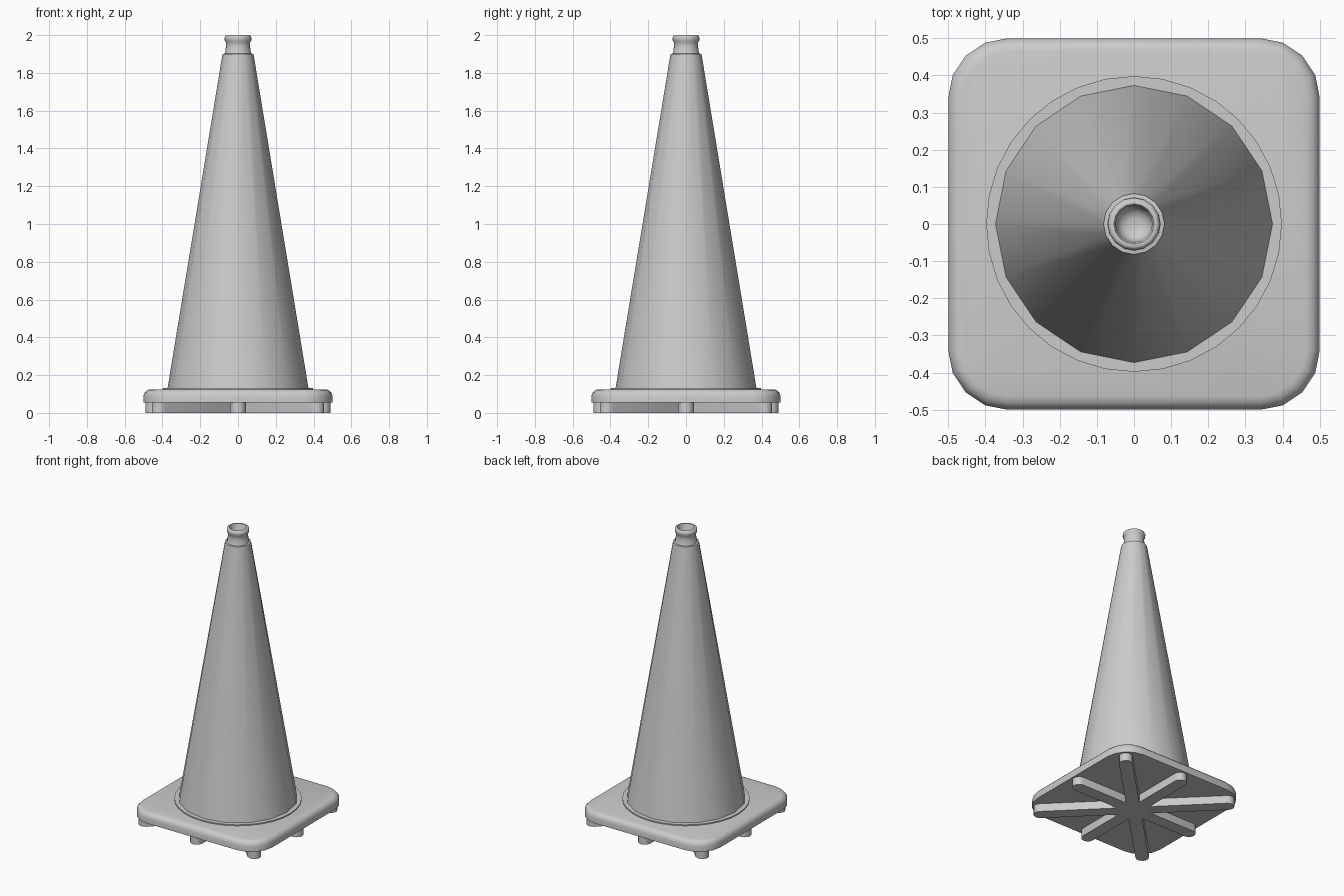
import bpy, bmesh
from math import sin, cos, pi, radians

if "Cube" in bpy.data.objects:
    bpy.data.objects.remove(bpy.data.objects["Cube"])


def loft(name, rings, angle=35):
    """Skin a stack of equal-length outlines and cap both ends."""
    bm = bmesh.new()
    loops = [[bm.verts.new(p) for p in ring] for ring in rings]
    n = len(loops[0])
    for a, b in zip(loops, loops[1:]):
        for i in range(n):
            j = (i + 1) % n
            bm.faces.new((a[i], a[j], b[j], b[i]))
    bm.faces.new(loops[0][::-1])
    bm.faces.new(loops[-1])
    bmesh.ops.recalc_face_normals(bm, faces=bm.faces)
    mesh = bpy.data.meshes.new(name)
    bm.to_mesh(mesh)
    bm.free()
    ob = bpy.data.objects.new(name, mesh)
    bpy.context.collection.objects.link(ob)
    bpy.ops.object.select_all(action='DESELECT')
    bpy.context.view_layer.objects.active = ob
    ob.select_set(True)
    bpy.ops.object.shade_smooth_by_angle(angle=radians(angle))
    return ob


def circle(r, z, n):
    return [(r * cos(2 * pi * i / n), r * sin(2 * pi * i / n), z) for i in range(n)]


def rounded_square(inset, z, c=0.34, r=0.16, seg=4):
    pts = []
    for q, (sx, sy) in enumerate(((1, 1), (-1, 1), (-1, -1), (1, -1))):
        for i in range(seg + 1):
            a = pi / 2 * (q + i / seg)
            pts.append((sx * c + (r - inset) * cos(a), sy * c + (r - inset) * sin(a), z))
    return pts


def star(z, hw=0.042, seg=6):
    """Eight round-ended spokes, the diagonal ones longer."""
    pts = []
    for k in range(8):
        t = k * pi / 4
        length = (0.63 if k % 2 else 0.49) - hw
        for i in range(seg + 1):
            a = -pi / 2 + pi * i / seg
            x, y = length + hw * cos(a), hw * sin(a)
            pts.append((x * cos(t) - y * sin(t), x * sin(t) + y * cos(t), z))
        notch, r = t + pi / 8, hw / sin(pi / 8)
        pts.append((r * cos(notch), r * sin(notch), z))
    return pts


# ribs under the base that act as feet
loft("base_ribs", [star(0.0), star(0.058)])

# square base plate with rounded upper edge
loft("base_plate", [rounded_square(i, z) for i, z in
                    ((0, 0.055), (0, 0.09), (0.005, 0.107), (0.018, 0.12), (0.036, 0.125))])

# thin ring where the cone meets the base
loft("base_collar", [circle(0.398, 0.12, 32), circle(0.398, 0.132, 32)])

# cone body with shoulder
loft("cone_body", [circle(r, z, 16) for r, z in
                   ((0.374, 0.125), (0.082, 1.9), (0.06, 1.904))])

# neck with rolled lip and hollow mouth
neck = [(0.072, 1.9), (0.067, 1.915), (0.064, 1.94), (0.064, 1.962), (0.070, 1.970),
        (0.071, 1.985), (0.068, 1.996), (0.062, 2.0), (0.054, 1.999), (0.049, 1.99),
        (0.047, 1.93), (0.035, 1.912), (0.015, 1.906)]
loft("cone_neck", [circle(r, z, 16) for r, z in neck], 50)
